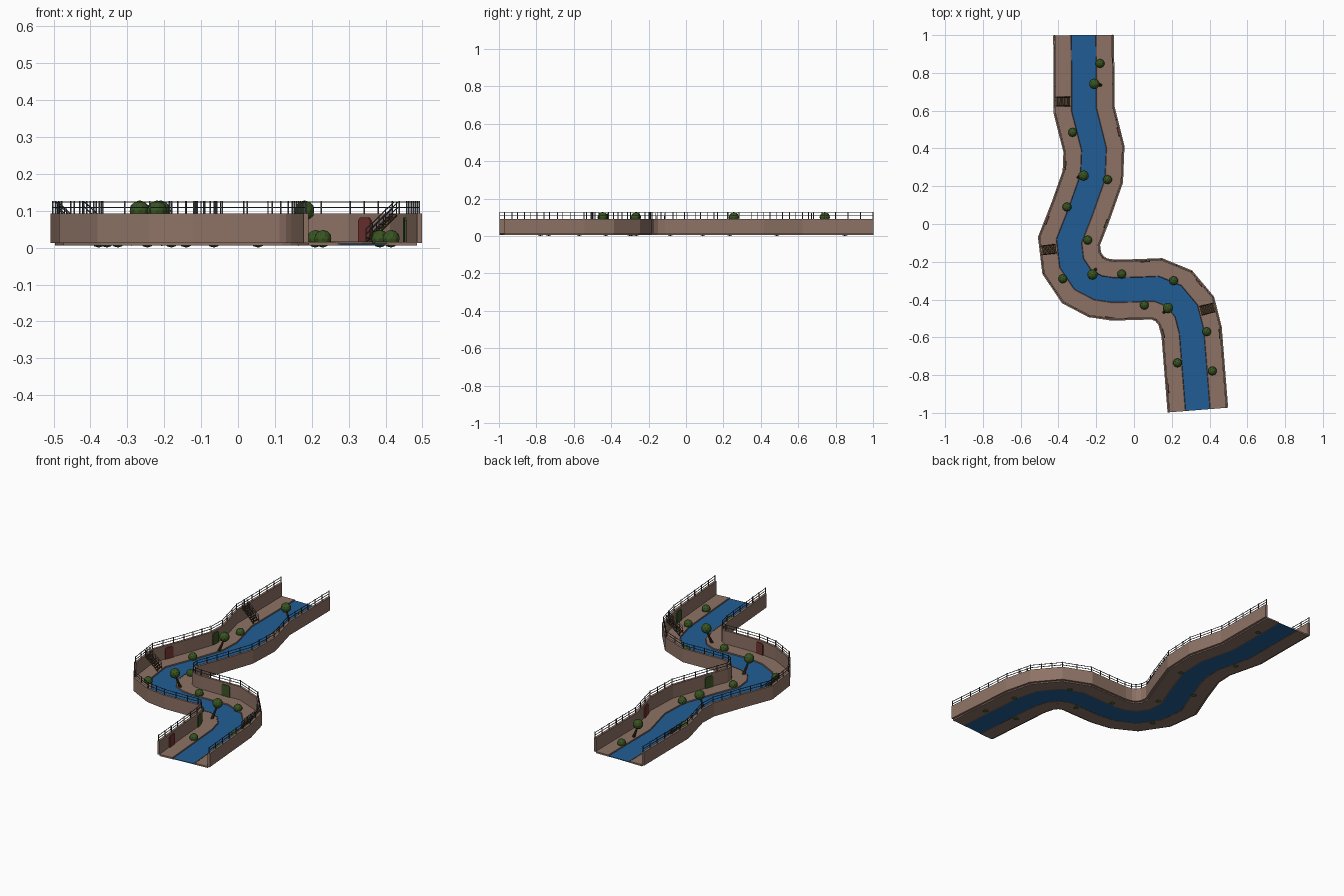
import bpy, bmesh, math
from mathutils import Vector, Matrix

if "Cube" in bpy.data.objects:
    bpy.data.objects.remove(bpy.data.objects["Cube"])

# centre line of the canal, from back to front
PATH = [Vector(p) for p in [(-.267, 1), (-.265, .8), (-.264, .603), (-.212, .397), (-.218, .25), (-.285, .06),
        (-.344, -.09), (-.33, -.207), (-.27, -.296), (-.19, -.338), (-.11, -.35), (.02, -.347), (.12, -.343),
        (.21, -.38), (.277, -.46), (.305, -.57), (.338, -.985)]]


def material(name, rgb):
    m = bpy.data.materials.new(name)
    m.diffuse_color = (*rgb, 1)
    m.use_nodes = True
    m.node_tree.nodes["Principled BSDF"].inputs["Base Color"].default_value = m.diffuse_color
    return m


STONE = material("stone", (.27, .17, .13))
EDGE = material("edge_stone", (.17, .105, .08))
WATER = material("water", (.015, .11, .3))
METAL = material("metal", (.05, .055, .06))
WOOD = material("dark_wood", (.06, .035, .015))
LEAF = material("leaf", (.04, .09, .015))
RED = material("red_door", (.17, .035, .03))
GREEN = material("green_door", (.045, .085, .02))


def make(name, bm, mat, smooth=False):
    bmesh.ops.recalc_face_normals(bm, faces=bm.faces)
    for f in bm.faces:
        f.smooth = smooth
    me = bpy.data.meshes.new(name)
    bm.to_mesh(me)
    bm.free()
    me.materials.append(mat)
    ob = bpy.data.objects.new(name, me)
    bpy.context.collection.objects.link(ob)
    return ob


def offset(d):
    """Path moved sideways by d, positive towards the right bank."""
    out = []
    for i, p in enumerate(PATH):
        a = (p - PATH[max(i - 1, 0)]).normalized() if i else (PATH[1] - p).normalized()
        b = (PATH[i + 1] - p).normalized() if i < len(PATH) - 1 else a
        t = (a + b).normalized()
        out.append(p + Vector((-t.y, t.x)) * d / max(t.dot(a), .8))
    return out


def sweep(name, profile, mat):
    """Sweep a closed (offset, z) profile along the path."""
    bm = bmesh.new()
    cols = []
    for d, z in profile:
        cols.append([bm.verts.new((p.x, p.y, z)) for p in offset(d)])
    n = len(cols)
    for k in range(n):
        a, b = cols[k], cols[(k + 1) % n]
        for i in range(len(PATH) - 1):
            bm.faces.new((a[i], a[i + 1], b[i + 1], b[i]))
    for end in (0, -1):
        bm.faces.new([c[end] for c in cols])
    return make(name, bm, mat)


def rect(a, b, z0, z1):
    return [(a, z0), (b, z0), (b, z1), (a, z1)]


def box(bm, size, loc, mat=Matrix()):
    bmesh.ops.create_cube(bm, size=1, matrix=mat @ Matrix.Translation(loc) @ Matrix.Diagonal((*size, 1)))


def rod(bm, a, b, r1, r2=None, sides=6):
    a, b = Vector(a), Vector(b)
    d = b - a
    m = Matrix.Translation((a + b) / 2) @ d.to_track_quat('Z', 'Y').to_matrix().to_4x4()
    bmesh.ops.create_cone(bm, cap_ends=True, segments=sides, radius1=r1, radius2=r1 if r2 is None else r2,
                          depth=d.length, matrix=m)


def wall_frame(x, y, side, d=.147):
    """Frame on the wall's inner face: local x points to the canal, y along the wall."""
    q, pts, best = Vector((x, y)), offset(side * d), None
    for a, b in zip(pts, pts[1:]):
        t = min(max((q - a).dot(b - a) / (b - a).length_squared, .05), .95)
        c = a.lerp(b, t)
        if best is None or (c - q).length < best[0]:
            u = (b - a).normalized()
            best = ((c - q).length, c, Vector((-u.y, u.x)) * -side)
    c, n = best[1], best[2]
    return Matrix.Translation((c.x, c.y, 0)) @ Matrix.Rotation(math.atan2(n.y, n.x), 4, 'Z')


# water, banks, kerbs, walls and rails
sweep("water", rect(-.064, .064, .007, .011), WATER)
for s, tag in ((-1, "left"), (1, "right")):
    sweep(tag + "_bank", rect(s * .07, s * .148, .006, .015), STONE)
    sweep(tag + "_kerb", [(s * .062, .006), (s * .071, .006), (s * .071, .0165), (s * .066, .0165)], EDGE)
    sweep(tag + "_wall", rect(s * .148, s * .161, .013, .092), STONE)
    for i, z in enumerate((.107, .122)):
        sweep(f"{tag}_rail_{i}", rect(s * .153, s * .1555, z, z + .0025), METAL)
    bm = bmesh.new()
    pts = offset(s * .1542)
    for a, b in zip(pts, pts[1:]):
        n = max(1, round((b - a).length / .07))
        for k in range(n):
            p = a.lerp(b, k / n)
            box(bm, (.004, .004, .036), (p.x, p.y, .109))
    box(bm, (.004, .004, .036), (pts[-1].x, pts[-1].y + .002, .109))
    make(tag + "_rail_posts", bm, METAL)

# doors set against the walls
DOORS = [(.347, -.31, 1, RED), (.06, -.19, 1, GREEN), (.15, -.58, -1, GREEN), (.175, -.87, -1, RED),
         (-.46, .02, -1, RED), (-.37, .31, -1, GREEN), (-.13, -.5, -1, RED), (-.145, .0, 1, GREEN),
         (-.075, .49, 1, RED), (.455, -.58, 1, GREEN)]
for i, (x, y, s, m) in enumerate(DOORS):
    fr = wall_frame(x, y, s)
    bm = bmesh.new()
    w, lo, hi, c = .025, .015, .081, .007
    outline = [(-w, lo), (w, lo), (w, hi - c), (w - c, hi), (c - w, hi), (-w, hi - c)]
    f = bm.faces.new([bm.verts.new(fr @ Vector((-.002, v, z))) for v, z in outline])
    ext = bmesh.ops.extrude_face_region(bm, geom=[f])["geom"]
    bmesh.ops.translate(bm, verts=[v for v in ext if isinstance(v, bmesh.types.BMVert)],
                        vec=fr.to_3x3() @ Vector((.006, 0, 0)))
    make(f"door_{i}", bm, m)

# stairs climbing to the wall tops
for i, (x, y, s) in enumerate([(-.42, .648, -1), (-.49, -.14, -1), (.43, -.44, 1)]):
    fr = wall_frame(x, y, s)
    bm, rb = bmesh.new(), bmesh.new()
    n, run = 8, .074
    for k in range(n):
        t = (k + .5) / n
        box(bm, (.0085, .046, .004), (run * (1 - t), 0, .017 + .073 * (k + 1) / n), fr)
    for v in (-.023, .023):
        rod(bm, fr @ Vector((run, v, .016)), fr @ Vector((0, v, .088)), .003, sides=4)
        for h in (.018, .032):
            rod(rb, fr @ Vector((run, v, .018 + h)), fr @ Vector((-.005, v, .092 + h)), .0015)
        for k in range(5):
            t = k / 4
            p = Vector((run * (1 - t), v, .016 + .074 * t))
            rod(rb, fr @ p, fr @ (p + Vector((0, 0, .034))), .0015)
    make(f"stairs_{i}", bm, WOOD)
    make(f"stair_rails_{i}", rb, METAL)


def ball(name, loc, r):
    bm = bmesh.new()
    bmesh.ops.create_icosphere(bm, subdivisions=2, radius=r, matrix=Matrix.Translation(loc))
    return make(name, bm, LEAF)


# bushes on the banks
for i, (x, y) in enumerate([(-.18, .85), (-.325, .485), (-.14, .235), (-.355, .09), (-.245, -.085), (-.377, -.29),
                            (-.065, -.265), (.21, -.3), (.055, -.43), (.385, -.57), (.23, -.735), (.415, -.778)]):
    ball(f"bush_{i}", (x, y, .024), .024)

# trees leaning over the water
for i, (bx, by, x, y) in enumerate([(-.175, .735, -.21, .742), (-.297, .247, -.267, .256),
                                    (-.203, -.238, -.22, -.268), (.158, -.468, .18, -.445)]):
    bm = bmesh.new()
    rod(bm, (bx, by, .008), ((bx + x) / 2, (by + y) / 2, .05), .009, .006, 8)
    rod(bm, ((bx + x) / 2, (by + y) / 2, .048), (x, y, .095), .006, .004, 8)
    make(f"tree_trunk_{i}", bm, WOOD)
    ball(f"tree_crown_{i}", (x, y, .1), .028)
